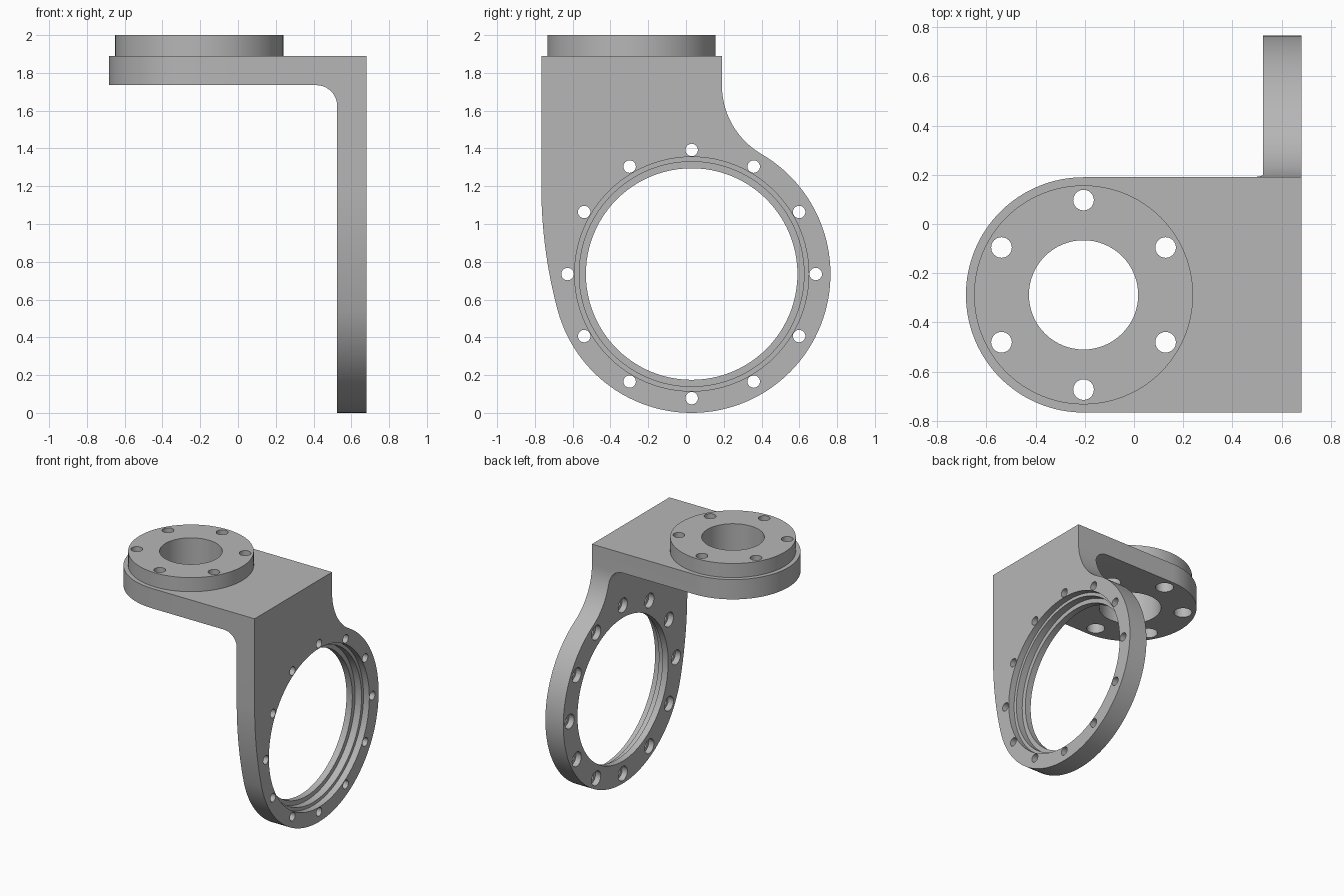
import bpy, bmesh, math
from mathutils import Vector

old = bpy.data.objects.get("Cube")
if old:
    bpy.data.objects.remove(old, do_unlink=True)

steel = bpy.data.materials.new("plain grey metal")
steel.use_nodes = True
GREY = (0.47, 0.47, 0.47, 1)
steel.diffuse_color = GREY
steel.node_tree.nodes["Principled BSDF"].inputs["Base Color"].default_value = GREY


def arc(cx, cy, r, start, end, n=32):
    """Points along an arc, angles in degrees."""
    angles = [math.radians(start + (end - start) * i / n) for i in range(n + 1)]
    return [(cx + r * math.cos(a), cy + r * math.sin(a)) for a in angles]


def circle(cx, cy, r, n):
    return arc(cx, cy, r, 0, 360, n)[:-1]


def prism(name, outlines, axis, lo, hi):
    """Extrude flat outlines along one axis from lo to hi."""
    place = {"x": lambda u, v, d: (d, u, v),
             "y": lambda u, v, d: (u, d, v),
             "z": lambda u, v, d: (u, v, d)}[axis]
    bm = bmesh.new()
    for outline in outlines:
        face = bm.faces.new([bm.verts.new(place(u, v, lo)) for u, v in outline])
        grown = bmesh.ops.extrude_face_region(bm, geom=[face])["geom"]
        moved = [g for g in grown if isinstance(g, bmesh.types.BMVert)]
        bmesh.ops.translate(bm, verts=moved, vec=Vector(place(0, 0, hi - lo)))
    bmesh.ops.recalc_face_normals(bm, faces=bm.faces)
    mesh = bpy.data.meshes.new(name)
    bm.to_mesh(mesh)
    bm.free()
    mesh.materials.append(steel)
    obj = bpy.data.objects.new(name, mesh)
    bpy.context.collection.objects.link(obj)
    return obj


def combine(target, tool, operation):
    """Apply a boolean and discard the tool."""
    tool.hide_render = True
    mod = target.modifiers.new(operation, "BOOLEAN")
    mod.operation = operation
    mod.solver = "EXACT"
    mod.object = tool
    bpy.context.view_layer.objects.active = target
    bpy.ops.object.modifier_apply(modifier=mod.name)
    bpy.data.objects.remove(tool, do_unlink=True)


# Main dimensions
TOP, UNDER = 1.89, 1.735            # horizontal plate
INNER, OUTER = 0.525, 0.68          # vertical plate
FRONT, BACK = -0.766, 0.19          # plate sides
RY, RZ, RR = 0.03, 0.735, 0.735     # ring centre and radius
FX, FY = -0.205, (FRONT + BACK) / 2  # flange centre
FR = (BACK - FRONT) / 2

# L-shaped bracket with an inner fillet
fillet = 0.11
ell = [(-1, UNDER)] + arc(INNER - fillet, UNDER - fillet, fillet, 90, 0, 12)
ell += [(INNER, -0.2), (OUTER, -0.2), (OUTER, TOP), (-1, TOP)]
bracket = prism("mounting_bracket", [ell], "y", -1, 1)

# Side outline: straight top, large front arc, round ring, hollow rear arc
dz = 1.2 - RZ
gap = RY - RR - FRONT
big = ((dz ** 2 / gap) + gap) / 2 + RR
big_y = FRONT + big
front_angle = math.degrees(math.atan2(-dz, RY - big_y)) % 360
small = 0.4225
small_y = BACK + small
small_z = RZ + math.sqrt((RR + small) ** 2 - (small_y - RY) ** 2)
rear_angle = math.degrees(math.atan2(small_z - RZ, small_y - RY))
side = [(FRONT, 2.1)] + arc(big_y, 1.2, big, 180, front_angle, 16)
side += arc(RY, RZ, RR, front_angle, 360 + rear_angle, 80)[1:]
side += arc(small_y, small_z, small, 180 + rear_angle, 180, 20)[1:]
side += [(BACK, 2.1)]
combine(bracket, prism("side_mask", [side], "x", -2, 2), "INTERSECT")

# Rounded end of the horizontal plate
plan = arc(FX, FY, FR, 90, 270, 64) + [(FX, -2), (2, -2), (2, 2), (FX, 2)]
combine(bracket, prism("plan_mask", [plan], "z", -1, 3), "INTERSECT")

# Raised flange boss
boss = prism("flange_boss", [circle(FX, FY, 0.445, 96)], "z", TOP - 0.05, 2.0)
combine(bracket, boss, "UNION")


def cut(outlines, axis, lo, hi):
    combine(bracket, prism("cutter", outlines, axis, lo, hi), "DIFFERENCE")


def bolts(cx, cy, spread, r, count):
    centres = arc(cx, cy, spread, 90, 450, count)[:-1]
    return [circle(u, v, r, 24) for u, v in centres]


# Flange bore, bolt holes and their counterbores underneath
cut([circle(FX, FY, 0.222, 64)], "z", 1, 3)
cut(bolts(FX, FY, 0.385, 0.042, 6), "z", 1.5, 3)
cut(bolts(FX, FY, 0.385, 0.065, 6), "z", 1.5, 1.85)

# Stepped ring bore, bolt holes and their counterbores inside
for radius, start in ((0.56, 0.3), (0.595, 0.575), (0.62, 0.63)):
    cut([circle(RY, RZ, radius, 96)], "x", start, 1)
cut(bolts(RY, RZ, 0.657, 0.033, 12), "x", 0.3, 1)
cut(bolts(RY, RZ, 0.657, 0.056, 12), "x", 0.3, 0.57)

# Smooth curved walls, keep the machined edges crisp
bpy.ops.object.select_all(action="DESELECT")
bracket.select_set(True)
bpy.context.view_layer.objects.active = bracket
bpy.ops.object.shade_smooth_by_angle(angle=math.radians(30))
